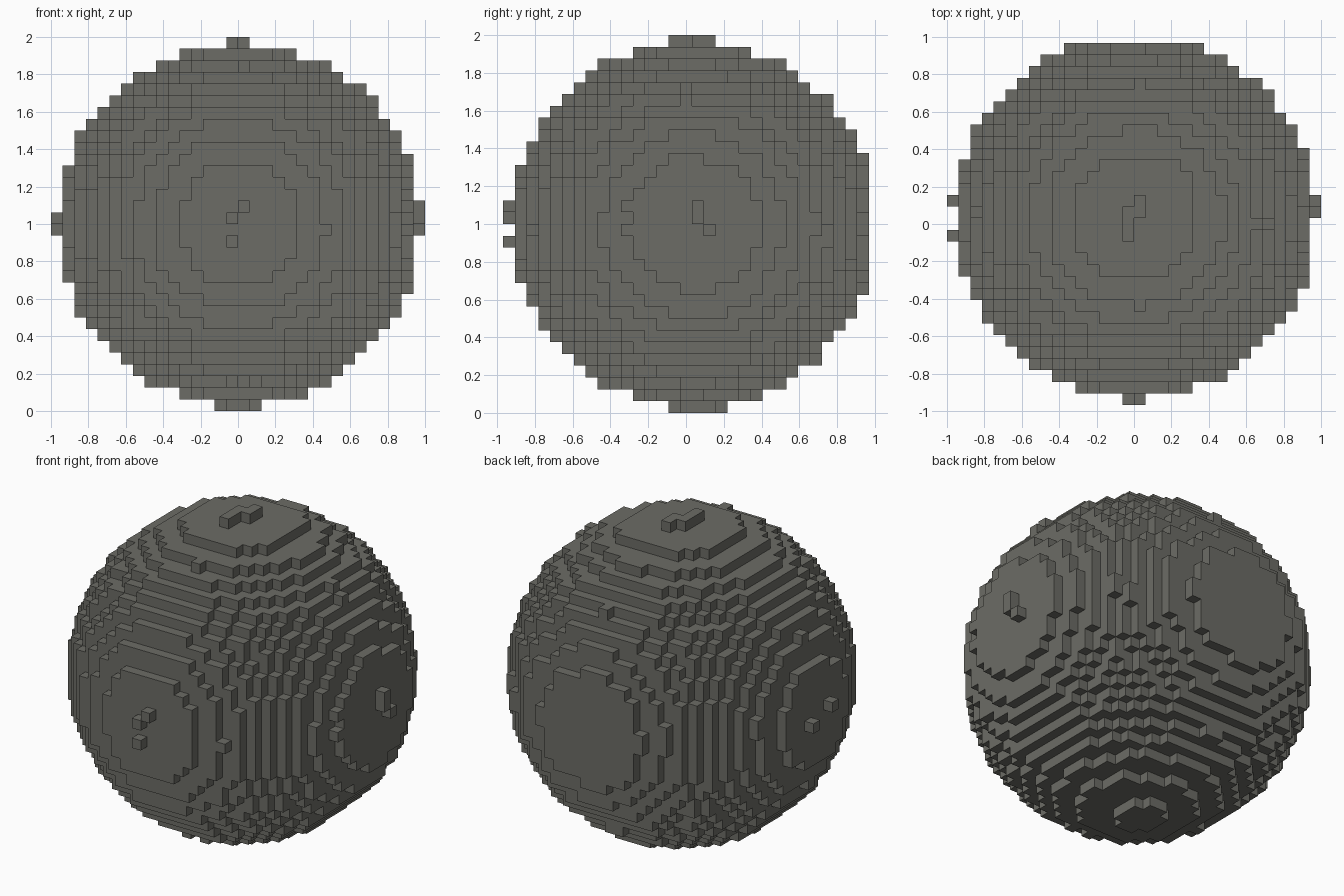
import bpy, bmesh, random
from mathutils import Vector

random.seed(4)
cube = bpy.data.objects.get("Cube")
if cube:
    bpy.data.objects.remove(cube, do_unlink=True)

UNIT = 0.0625                      # edge of one block
CENTRE = Vector((0.1, 0.6, 0.0))   # ball centre, in blocks
RADIUS = 15.5

stone = bpy.data.materials.new("dark_stone_grey")
colour = (0.15, 0.15, 0.132, 1)
stone.diffuse_color = colour
stone.use_nodes = True
shader = stone.node_tree.nodes["Principled BSDF"]
shader.inputs["Base Color"].default_value = colour
shader.inputs["Roughness"].default_value = 0.9


def block_centre(i, j, k):
    return Vector((i + 0.5, j, k + 0.5))


# Ball of blocks with a slightly rough edge
span = range(-15, 15)
solid = {(i, j, k) for i in span for j in range(-14, 16) for k in span
         if (block_centre(i, j, k) - CENTRE).length < RADIUS + random.uniform(-0.08, 0.08)}

# Small raised blocks on the flat caps
solid |= {(0, -15, 1), (-1, -15, 0), (-1, -15, -2)}            # front
solid |= {(15, 1, 0), (15, 1, 1), (15, 2, -1)}                 # left
solid |= {(-16, 2, -1), (-16, -1, 0)}                          # right
solid |= {(-1, j, 15) for j in (-1, 0, 1)} | {(0, j, 15) for j in (1, 2)}   # top
solid |= {(i, j, -16) for i in range(-2, 2) for j in range(-1, 4)
          if abs(i + 0.5) + abs(j - 1) < 3}                    # bottom

# Skin: one square wherever a block meets open air
bm = bmesh.new()
corners = {}


def corner(p):
    key = tuple(p)
    if key not in corners:
        corners[key] = bm.verts.new((p[0] * UNIT, (p[1] - 0.5) * UNIT, p[2] * UNIT + 1))
    return corners[key]


for block in solid:
    for axis in range(3):
        u, v = (axis + 1) % 3, (axis + 2) % 3
        for side in (0, 1):
            near = list(block)
            near[axis] += 2 * side - 1
            if tuple(near) in solid:
                continue
            loop = []
            for du, dv in ((0, 0), (1, 0), (1, 1), (0, 1)):
                p = list(block)
                p[axis] += side
                p[u] += du
                p[v] += dv
                loop.append(corner(p))
            bm.faces.new(loop if side else loop[::-1])

mesh = bpy.data.meshes.new("block_ball")
bm.to_mesh(mesh)
bm.free()
mesh.materials.append(stone)
ball = bpy.data.objects.new("block_ball", mesh)
bpy.context.collection.objects.link(ball)
